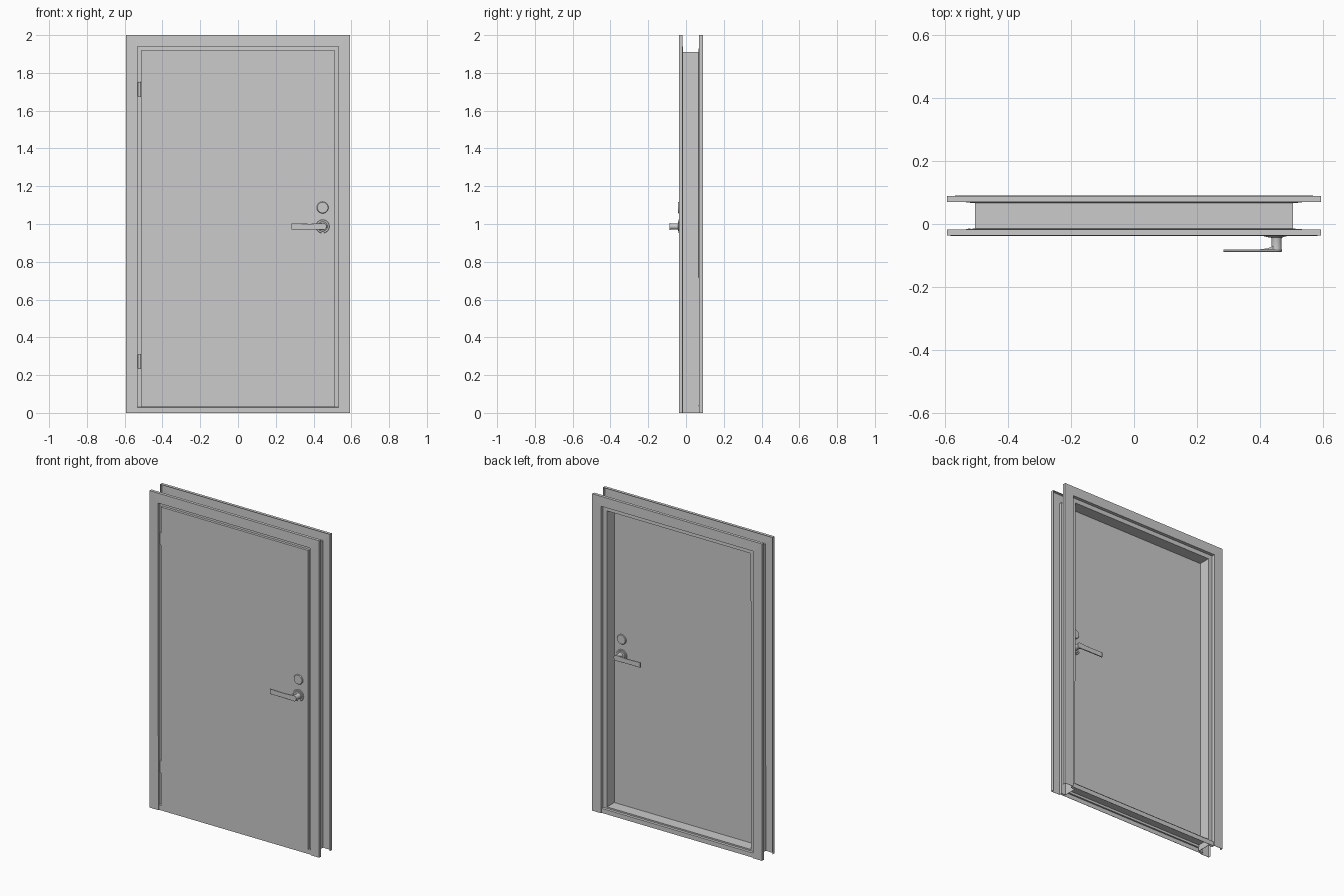
import bpy, bmesh, math
from mathutils import Matrix

if "Cube" in bpy.data.objects:
    bpy.data.objects.remove(bpy.data.objects["Cube"])


def finish(name, bm, bevel=0.0, sheet=0.0, smooth=False):
    bmesh.ops.recalc_face_normals(bm, faces=bm.faces)
    me = bpy.data.meshes.new(name)
    bm.to_mesh(me)
    bm.free()
    ob = bpy.data.objects.new(name, me)
    bpy.context.collection.objects.link(ob)
    if sheet:
        m = ob.modifiers.new("sheet", 'SOLIDIFY')
        m.thickness, m.offset, m.use_even_offset = sheet, 0, True
    if bevel:
        m = ob.modifiers.new("bevel", 'BEVEL')
        m.width, m.segments, m.limit_method = bevel, 3, 'ANGLE'
    if smooth:
        bpy.ops.object.select_all(action='DESELECT')
        ob.select_set(True)
        bpy.context.view_layer.objects.active = ob
        bpy.ops.object.shade_smooth_by_angle(angle=math.radians(35))
    return ob


def loft(name, sections, sheet):
    """Skin open sections (equal point counts) with a thin sheet."""
    bm = bmesh.new()
    rows = [[bm.verts.new(p) for p in s] for s in sections]
    for a, b in zip(rows, rows[1:]):
        for i in range(len(a) - 1):
            bm.faces.new((a[i], a[i + 1], b[i + 1], b[i]))
    return finish(name, bm, sheet=sheet)


def box(name, x0, x1, y0, y1, z0, z1):
    bm = bmesh.new()
    bmesh.ops.create_cube(bm, size=1, matrix=Matrix.Translation(
        ((x0 + x1) / 2, (y0 + y1) / 2, (z0 + z1) / 2)) @ Matrix.Diagonal((x1 - x0, y1 - y0, z1 - z0, 1)))
    return finish(name, bm)


def lathe(name, x, z, profile, place, steps=40):
    """Turned part about the y axis; profile is (radius, y)."""
    bm = bmesh.new()
    rings = [[bm.verts.new((x + r * math.cos(2 * math.pi * i / steps), place(y),
                            z + r * math.sin(2 * math.pi * i / steps))) for i in range(steps)]
             for r, y in profile]
    for a, b in zip(rings, rings[1:]):
        for i in range(steps):
            j = (i + 1) % steps
            bm.faces.new((a[i], a[j], b[j], b[i]))
    bm.faces.new(rings[0])
    bm.faces.new(rings[-1])
    return finish(name, bm, smooth=True)


# Folded sheet frame: (inset from outer edge, y), swept up, across and down
W, H = 0.592, 2.0
profile = [(0, -0.018), (0, -0.036), (0.06, -0.036), (0.06, -0.017), (0.089, -0.017),
           (0.089, 0.069), (0.06, 0.069), (0.06, 0.088), (0, 0.088), (0, 0.070)]
loft("door_frame", [
    [(-(W - u), y, 0) for u, y in profile],
    [(-(W - u), y, H - u) for u, y in profile],
    [(W - u, y, H - u) for u, y in profile],
    [(W - u, y, 0) for u, y in profile]], 0.002)

# Hollow threshold: (y, z, half width)
sill = [(-0.030, 0, 0.532), (-0.030, 0.028, 0.532), (-0.017, 0.028, 0.532), (-0.017, 0.04, 0.503),
        (0.069, 0.04, 0.503), (0.069, 0.028, 0.532), (0.082, 0.028, 0.532), (0.082, 0, 0.532)]
loft("threshold", [[(s * w, y, z) for y, z, w in sill] for s in (-1, 1)], 0.002)

# Rebated door leaf
box("door_leaf", -0.513, 0.513, -0.035, -0.0185, 0.03, 1.918)
box("door_leaf_core", -0.501, 0.501, -0.0185, 0.0, 0.042, 1.908)

# Hinges
for name, z in (("lower_hinge", 0.272), ("upper_hinge", 1.713)):
    bm = bmesh.new()
    bmesh.ops.create_cone(bm, cap_ends=True, segments=20, radius1=0.008, radius2=0.008,
                          depth=0.075, matrix=Matrix.Translation((-0.522, -0.022, z)))
    finish(name, bm, smooth=True)

# Lock and lever sets on both faces; depth d is measured out from the leaf
HX, HZ = 0.448, 0.987
for side, place in (("front", lambda d: -0.035 - d), ("back", lambda d: d)):
    lathe(side + "_lock", HX, 1.087, [(0.031, 0), (0.031, 0.003), (0.028, 0.007)], place)
    lathe(side + "_rose", HX, HZ, [(0.036, 0), (0.036, 0.003), (0.034, 0.005), (0.026, 0.005),
                                   (0.024, 0.007), (0.017, 0.008)], place)
    lathe(side + "_spindle", HX + 0.004, HZ, [(0.018, 0.004), (0.016, 0.012), (0.016, 0.042),
                                              (0.017, 0.052)], place)
    # Lever blade with rounded heel, tapering outline
    heel = [(HX + 0.003 + 0.018 * math.cos(a), HZ + 0.018 * math.sin(a))
            for a in (math.pi * (i / 12 - 0.5) for i in range(13))]
    outline = heel + [(0.385, HZ + 0.014), (0.283, HZ + 0.016),
                      (0.283, HZ - 0.016), (0.385, HZ - 0.016)]
    bm = bmesh.new()
    face = bm.faces.new([bm.verts.new((x, place(0.046), z)) for x, z in outline])
    new = bmesh.ops.extrude_face_region(bm, geom=[face])["geom"]
    for v in new:
        if isinstance(v, bmesh.types.BMVert):
            v.co.y = place(0.053)
    finish(side + "_lever", bm, bevel=0.0015, smooth=True)
    # Thickened neck joining blade to spindle
    bm = bmesh.new()
    neck = [(0.385, 0.047), (0.425, 0.042), (0.442, 0.034), (0.455, 0.034), (0.455, 0.047)]
    lo, hi = [[bm.verts.new((x, place(d), HZ + s * 0.011)) for x, d in neck] for s in (-1, 1)]
    bm.faces.new(lo)
    bm.faces.new(hi)
    for i in range(len(neck)):
        j = (i + 1) % len(neck)
        bm.faces.new((lo[i], lo[j], hi[j], hi[i]))
    finish(side + "_lever_neck", bm, smooth=True)
